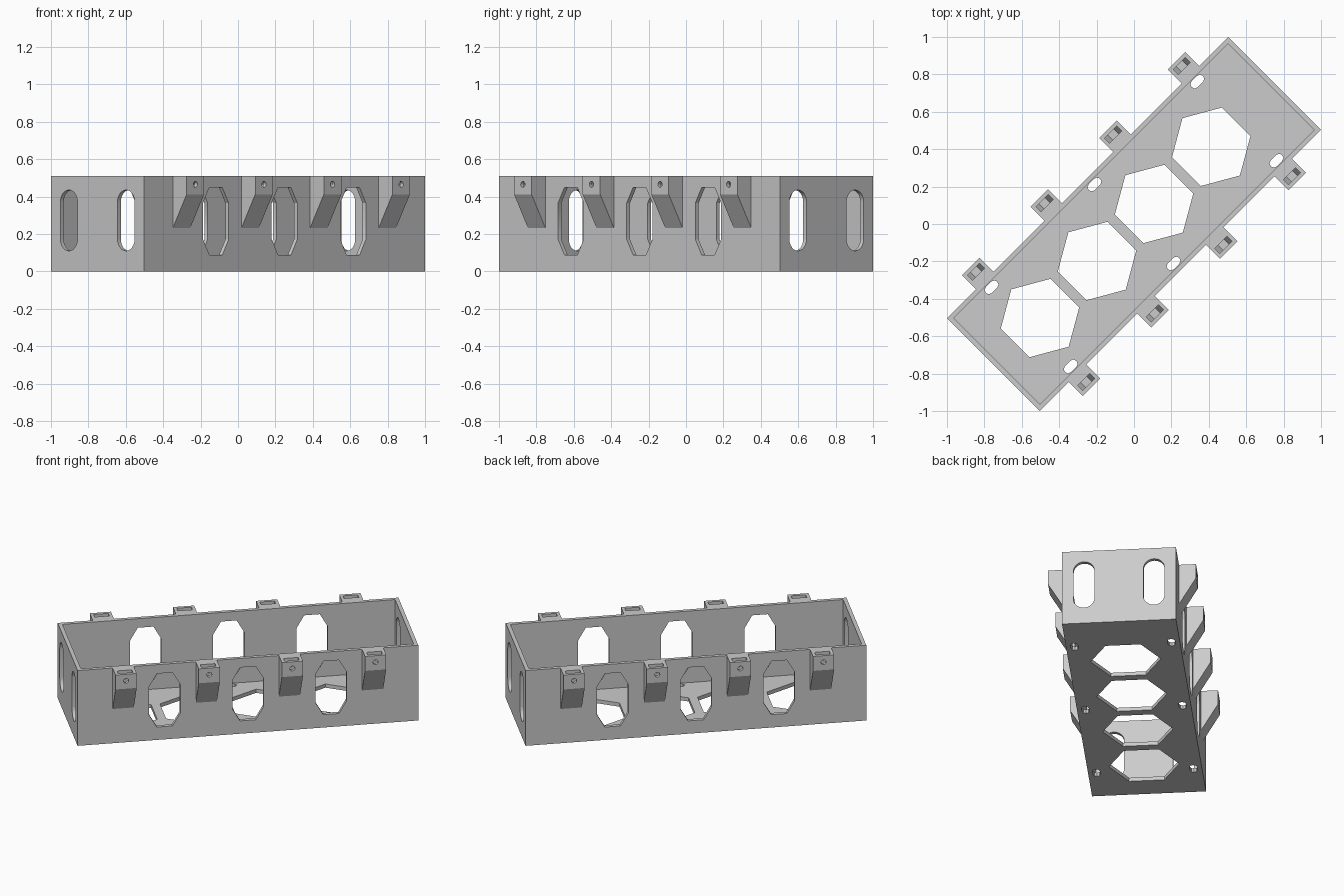
import bpy, bmesh
from math import pi, cos, sin, radians
from mathutils import Matrix, Vector

if "Cube" in bpy.data.objects:
    bpy.data.objects.remove(bpy.data.objects["Cube"], do_unlink=True)

LENGTH, WIDTH, HEIGHT, WALL = 2.125, 0.703, 0.51, 0.025
TURN = Matrix.Rotation(radians(45), 4, "Z")

grey = bpy.data.materials.new("light grey plastic")
grey.use_nodes = True
color = (0.6, 0.6, 0.6, 1)
grey.diffuse_color = color
grey.node_tree.nodes["Principled BSDF"].inputs["Base Color"].default_value = color


def prism(name, outline, axis, start, end):
    """Extrude a 2D outline along an axis; the outline uses the other two axes in order."""
    def place(p, depth):
        co = list(p)
        co.insert("xyz".index(axis), depth)
        return Vector(co)
    bm = bmesh.new()
    face = bm.faces.new([bm.verts.new(place(p, start)) for p in outline])
    grown = bmesh.ops.extrude_face_region(bm, geom=[face])["geom"]
    shift = place((0, 0), end - start)
    bmesh.ops.translate(bm, vec=shift, verts=[g for g in grown if isinstance(g, bmesh.types.BMVert)])
    bmesh.ops.recalc_face_normals(bm, faces=bm.faces)
    mesh = bpy.data.meshes.new(name)
    bm.to_mesh(mesh)
    bm.free()
    mesh.materials.append(grey)
    obj = bpy.data.objects.new(name, mesh)
    bpy.context.collection.objects.link(obj)
    return obj


def rect(x, y, w, h):
    return [(x - w/2, y - h/2), (x + w/2, y - h/2), (x + w/2, y + h/2), (x - w/2, y + h/2)]


def ngon(x, y, r, n, turn=0.0):
    return [(x + r*cos(2*pi*i/n + turn), y + r*sin(2*pi*i/n + turn)) for i in range(n)]


def slot(x, y, r, half, steps, upright=True):
    """Stadium outline with two stepped round ends."""
    pts = []
    for side in (1, -1):
        for i in range(steps + 1):
            a = pi * i / steps
            p = (side * r * cos(a), side * (half - r + r * sin(a)))
            pts.append((x + p[0], y + p[1]) if upright else (x + p[1], y - p[0]))
    return pts


def cut(obj, cutters):
    """Subtract the cutters, keep the result as plain mesh and drop the cutters."""
    for c in cutters:
        c.hide_render = True
        mod = obj.modifiers.new("cut", "BOOLEAN")
        mod.operation, mod.solver, mod.object = "DIFFERENCE", "EXACT", c
    bpy.context.view_layer.update()
    result = bpy.data.meshes.new_from_object(obj.evaluated_get(bpy.context.evaluated_depsgraph_get()))
    obj.modifiers.clear()
    obj.data = result
    for c in cutters:
        bpy.data.objects.remove(c, do_unlink=True)


def finish(obj):
    obj.data.shade_smooth()
    obj.data.set_sharp_from_angle(angle=radians(30))


# Open tray
tray = prism("tray", rect(0, 0, LENGTH, WIDTH), "z", 0, HEIGHT)
cutters = [prism("cavity", rect(0, 0, LENGTH - 2*WALL, WIDTH - 2*WALL), "z", WALL, 1)]

# Hexagonal floor openings
for i in range(4):
    cutters.append(prism("floor_hex", ngon(-0.711 + 0.4315*i, 0, 0.217, 6, pi/6), "z", -0.1, 0.1))

# Small floor slots beside the long walls
for x in (-0.778, 0, 0.778):
    for y in (-0.299, 0.299):
        cutters.append(prism("floor_slot", slot(x, y, 0.023, 0.043, 4, False), "z", -0.1, 0.1))

# Faceted windows through both long walls
for x in (-0.519, 0, 0.519):
    cutters.append(prism("window", slot(x, 0.268, 0.097, 0.194, 3), "y", -1, 1))

# Rounded slots through both end walls
for y in (-0.216, 0.216):
    cutters.append(prism("end_slot", slot(y, 0.272, 0.065, 0.163, 12), "x", -2, 2))

cut(tray, cutters)
tray.data.transform(TURN)
finish(tray)

# Clamp bracket: sloped underside, nut pocket from the top, bolt hole from outside
inner, outer, bolt_z = WIDTH/2, 0.456, 0.465
profile = [(inner, 0.232), (outer, 0.412), (outer, HEIGHT), (inner, HEIGHT)]
bracket = prism("bracket", profile, "x", -0.066, 0.066)
nut = ngon(0, bolt_z, 0.046, 6)
nut_pocket = [nut[3], nut[4], nut[5], nut[0], (nut[0][0], 1), (nut[3][0], 1)]
cut(bracket, [
    prism("nut_pocket", nut_pocket, "y", 0.398, 0.435),
    prism("bolt_hole", ngon(0, bolt_z, 0.016, 16), "y", 0.37, 0.6),
])
finish(bracket)

# Four brackets on each long side
for side, angle in (("left", pi), ("right", 0)):
    for i in range(4):
        copy = bpy.data.objects.new(f"{side}_bracket_{i + 1}", bracket.data)
        bpy.context.collection.objects.link(copy)
        copy.matrix_world = (TURN @ Matrix.Translation((-0.778 + 0.5187*i, 0, 0))
                             @ Matrix.Rotation(angle, 4, "Z"))
bpy.data.objects.remove(bracket, do_unlink=True)
